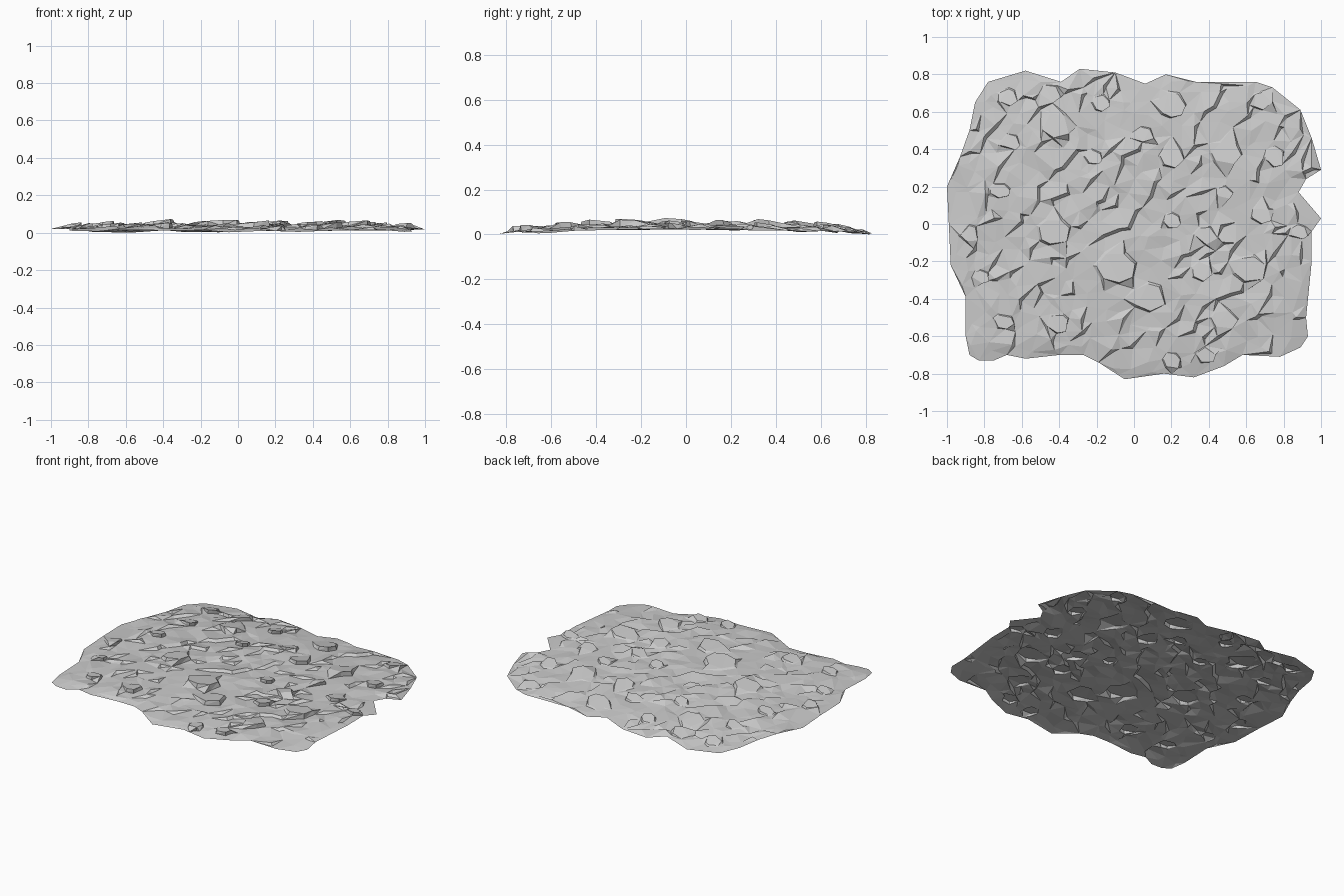
import bpy
import math
import random
from mathutils import Vector, noise
from mathutils.geometry import delaunay_2d_cdt

random.seed(4)
if "Cube" in bpy.data.objects:
    bpy.data.objects.remove(bpy.data.objects["Cube"], do_unlink=True)

# Ragged outline of the patch, in hundredths
OUTLINE = [
    (-100, 20), (-93, 36), (-88, 50), (-85, 65), (-78, 76), (-58, 82), (-39, 76),
    (-29, 83), (-10, 81), (6, 75), (17, 80), (33, 76), (65, 76), (74, 73), (89, 61),
    (95, 46), (100, 29), (92, 24), (88, 17), (100, 3), (95, -4), (95, -20), (92, -50),
    (93, -60), (89, -66), (78, -71), (58, -70), (48, -76), (32, -82), (16, -80),
    (-5, -83), (-19, -74), (-27, -70), (-40, -70), (-58, -72), (-68, -70), (-75, -73),
    (-83, -73), (-88, -70), (-90, -60), (-90, -39), (-98, -22), (-99, 0)]

# Protruding stones: x, y, radius, in hundredths
STONES = [
    (-43, -4, 10), (20, 36, 7), (49, 38, 9), (38, -6, 7), (62, -24, 10), (36, -25, 6),
    (20, 64, 8), (-45, 70, 6), (-42, 53, 9), (-10, -23, 12), (8, -39, 10), (5, 48, 6),
    (20, 2, 5), (38, -70, 6), (48, -51, 8), (48, 17, 5), (75, 36, 6), (-72, 18, 6),
    (-88, -5, 6), (-22, 36, 5), (-18, 65, 5), (-41, -53, 7), (68, 5, 6), (-82, -28, 5),
    (88, -4, 5), (-70, -52, 6), (20, -73, 5), (68, 66, 6), (-68, 68, 6), (-66, 44, 5)]


def ground_height(x, y):
    """Gently domed ground, lower along the front and back rims."""
    dome = 0.05 - 0.035 * abs(y / 0.82) ** 3 - 0.018 * abs(x) ** 4
    rough = noise.noise(Vector((x * 4, y * 4, 0.3))) * 0.008
    return max(0.003, dome + rough)


def inside(x, y, loop):
    hit = False
    for a, b in zip(loop, loop[1:] + loop[:1]):
        if (a.y > y) != (b.y > y):
            if x < (b.x - a.x) * (y - a.y) / (b.y - a.y) + a.x:
                hit = not hit
    return hit


rim = [Vector((x / 100, y / 100)) for x, y in OUTLINE]
stones = [(Vector((x / 100, y / 100)), r / 100) for x, y, r in STONES]
flat = list(rim)
final = [Vector((p.x, p.y, ground_height(p.x, p.y) - random.uniform(0, 0.006)))
         for p in rim]

# Stones: a foot ring and a tilted, slightly overhanging cap ring
for centre, radius in stones:
    sides = random.choice((5, 6, 6, 7))
    turn = random.uniform(0, math.tau)
    stretch = random.uniform(0.7, 1.0)
    lift = 0.012 + radius * 0.2
    for i in range(sides):
        angle = turn + math.tau * (i + random.uniform(-0.25, 0.25)) / sides
        ray = Vector((math.cos(angle), math.sin(angle) * stretch)) * radius
        foot, cap = centre + ray, centre + ray * 0.85
        if not inside(foot.x, foot.y, rim):
            continue
        downhill = (ray.x - ray.y) / radius / 1.5
        base = ground_height(foot.x, foot.y)
        flat += [foot, cap]
        final.append(Vector((*foot, base - 0.005 * max(0, downhill))))
        shift = Vector((0.012, -0.01)) * max(0, downhill)
        top = min(0.09, base + lift * (0.55 + 0.45 * downhill))
        final.append(Vector((*(cap + shift), top)))

# Broken ground between the stones
STEP = 0.075
for i in range(-14, 15):
    for j in range(-12, 13):
        x = (i + random.uniform(-0.45, 0.45)) * STEP
        y = (j + random.uniform(-0.45, 0.45)) * STEP
        p = Vector((x, y))
        near_stone = any((p - c).length < r + 0.015 for c, r in stones)
        near_rim = min((p - q).length for q in rim) < 0.035
        if near_stone or near_rim or not inside(x, y, rim):
            continue
        z = ground_height(x, y) + random.uniform(-0.006, 0.006)
        flat.append(p)
        final.append(Vector((x, y, z)))
        # Small ledges, dropping steeply toward the front left-hand side
        if random.random() < 0.3:
            low = p + Vector((0.014, -0.012))
            flat.append(low)
            final.append(Vector((low.x, low.y, z - 0.006)))
            final[-2].z += 0.01

count = len(rim)
edges = [(i, (i + 1) % count) for i in range(count)]
points, _, faces, origins, _, _ = delaunay_2d_cdt(flat, edges, [], 1, 0.0001)
verts = [final[o[0]] if o else Vector((*p, ground_height(*p)))
         for p, o in zip(points, origins)]
lowest = min(v.z for v in verts)
verts = [v - Vector((0, 0, lowest)) for v in verts]

# Keep every facet facing up on the sheet
faces = [f if (points[f[1]] - points[f[0]]).cross(points[f[2]] - points[f[0]]) > 0
         else f[::-1] for f in faces]

mesh = bpy.data.meshes.new("rocky_ground")
mesh.from_pydata(verts, [], faces)
mesh.update()
ground = bpy.data.objects.new("rocky_ground", mesh)
bpy.context.collection.objects.link(ground)

# Single plain stone grey
stone_grey = bpy.data.materials.new("stone_grey")
stone_grey.use_nodes = True
colour = (0.6, 0.6, 0.6, 1)
stone_grey.diffuse_color = colour
stone_grey.node_tree.nodes["Principled BSDF"].inputs["Base Color"].default_value = colour
mesh.materials.append(stone_grey)
